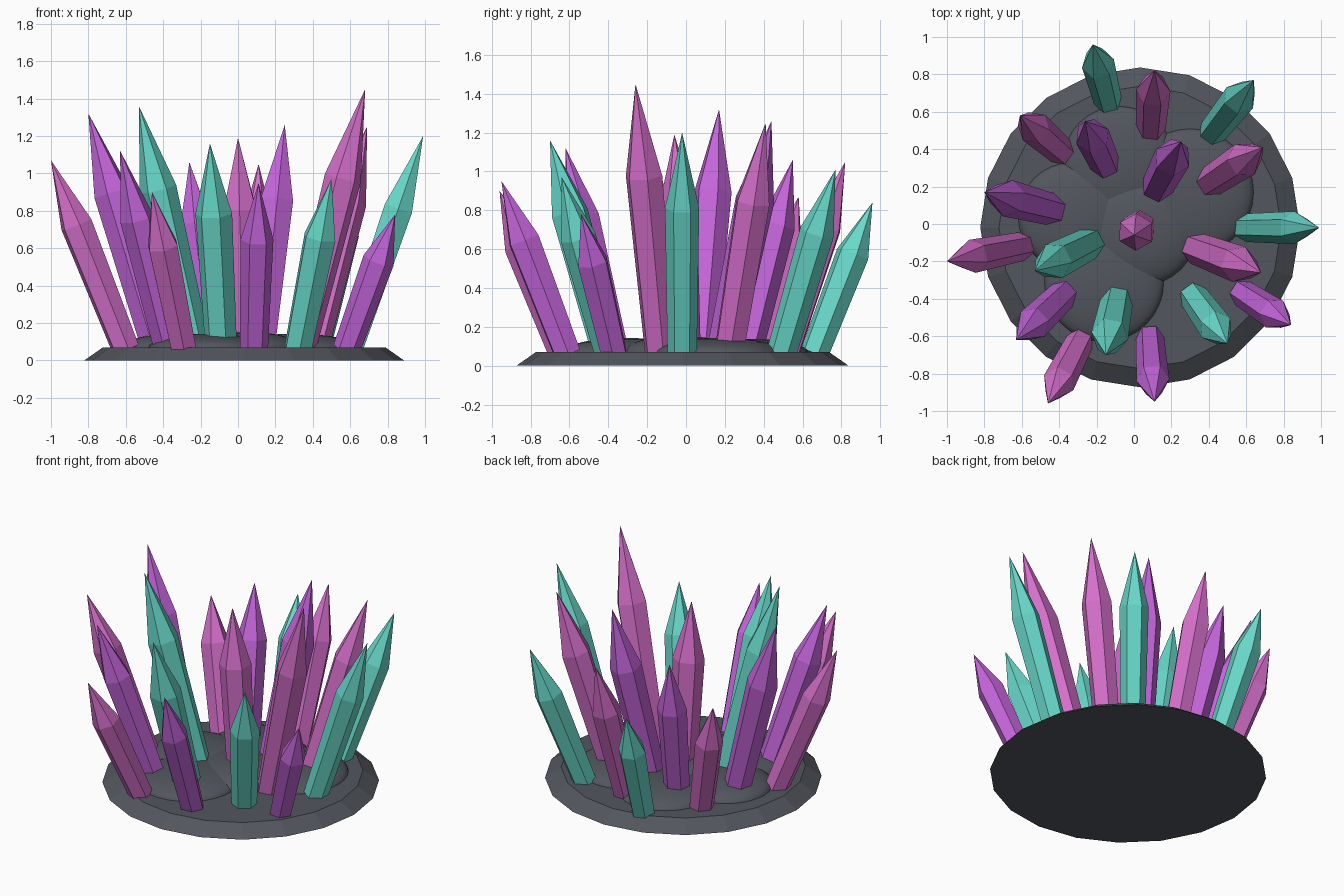
import bpy, bmesh, math
from mathutils import Vector, Matrix

if "Cube" in bpy.data.objects:
    bpy.data.objects.remove(bpy.data.objects["Cube"])


def material(name, rgb):
    m = bpy.data.materials.new(name)
    m.diffuse_color = (*rgb, 1)
    m.use_nodes = True
    m.node_tree.nodes["Principled BSDF"].inputs["Base Color"].default_value = m.diffuse_color
    return m


ROCK = material("dark rock", (0.085, 0.093, 0.11))
PINK = material("pink crystal", (0.67, 0.16, 0.60))
PURPLE = material("purple crystal", (0.55, 0.13, 0.70))
TEAL = material("teal crystal", (0.14, 0.69, 0.59))


def add(name, bm, mat):
    bmesh.ops.recalc_face_normals(bm, faces=bm.faces)
    me = bpy.data.meshes.new(name)
    bm.to_mesh(me)
    bm.free()
    me.materials.append(mat)
    ob = bpy.data.objects.new(name, me)
    bpy.context.collection.objects.link(ob)
    return ob


# base plate: bevelled 20-sided disc
bm = bmesh.new()
bmesh.ops.create_cone(bm, cap_ends=True, segments=20, radius1=0.855, radius2=0.755,
                      depth=0.07, matrix=Matrix.Translation((0.033, -0.018, 0.035)))
add("base_plate", bm, ROCK)

# low rounded rock mounds on the plate: x, y, radius, height
MOUNDS = [(-0.16, -0.31, 0.32, 0.075), (0.30, 0.17, 0.34, 0.075), (-0.08, 0.33, 0.30, 0.07),
          (-0.33, 0.04, 0.29, 0.075), (0.04, -0.03, 0.30, 0.085)]
for i, (x, y, r, h) in enumerate(MOUNDS):
    bm = bmesh.new()
    bmesh.ops.create_uvsphere(bm, u_segments=32, v_segments=16, radius=1)
    low = [v for v in bm.verts if v.co.z < -0.01]
    bmesh.ops.delete(bm, geom=low, context='VERTS')
    for v in bm.verts:
        v.co = Vector((x + v.co.x * r, y + v.co.y * r, 0.068 + v.co.z * h))
    for f in bm.faces:
        f.smooth = True
    add(f"rock_mound_{i + 1}", bm, ROCK)


# six-sided crystal: slightly flared shaft, then a long point
def crystal(name, foot, tip, radius, mat):
    foot, tip = Vector(foot), Vector(tip)
    axis = (tip - foot).normalized()
    out = Vector((tip.x - foot.x, tip.y - foot.y, 0)).normalized()
    side = axis.cross(out).normalized()
    front = side.cross(axis)
    bm = bmesh.new()
    rings = []
    for t, k in ((0, 0.86), (0.66, 1.0)):
        c = foot.lerp(tip, t)
        rings.append([bm.verts.new(c + radius * k * (side * math.cos(a) + front * math.sin(a)))
                      for a in (i * math.pi / 3 for i in range(6))])
    top = bm.verts.new(tip)
    bm.faces.new(rings[0])
    for i in range(6):
        j = (i + 1) % 6
        bm.faces.new((rings[0][i], rings[0][j], rings[1][j], rings[1][i]))
        bm.faces.new((rings[1][i], rings[1][j], top))
    add(name, bm, mat)


# foot x, y; tip x, y, z; radius; colour
CRYSTALS = [
    (-0.14, 0.66, -0.22, 0.96, 0.84, 0.088, TEAL),
    (0.09, 0.51, 0.11, 0.82, 1.05, 0.092, PINK),
    (0.42, 0.49, 0.64, 0.77, 1.01, 0.090, TEAL),
    (-0.39, 0.39, -0.61, 0.58, 0.87, 0.090, PINK),
    (-0.15, 0.31, -0.26, 0.55, 1.06, 0.094, PURPLE),
    (0.12, 0.19, 0.25, 0.44, 1.26, 0.100, PURPLE),
    (0.40, 0.22, 0.69, 0.41, 1.25, 0.096, PINK),
    (-0.43, 0.075, -0.80, 0.17, 1.32, 0.100, PURPLE),
    (-0.60, -0.12, -1.00, -0.20, 1.07, 0.090, PINK),
    (-0.23, -0.10, -0.53, -0.25, 1.36, 0.100, TEAL),
    (0.03, -0.01, 0.00, -0.06, 1.19, 0.100, PINK),
    (0.33, -0.13, 0.68, -0.26, 1.45, 0.100, PINK),
    (0.60, -0.02, 0.99, -0.02, 1.20, 0.088, TEAL),
    (-0.37, -0.37, -0.63, -0.62, 1.12, 0.092, PURPLE),
    (-0.09, -0.40, -0.15, -0.70, 1.16, 0.100, TEAL),
    (0.32, -0.39, 0.50, -0.64, 0.97, 0.092, TEAL),
    (0.58, -0.37, 0.84, -0.54, 0.78, 0.085, PURPLE),
    (-0.29, -0.63, -0.46, -0.96, 0.90, 0.088, PINK),
    (0.085, -0.61, 0.11, -0.95, 0.95, 0.088, PURPLE),
]
for i, (fx, fy, tx, ty, tz, r, mat) in enumerate(CRYSTALS):
    crystal(f"crystal_{i + 1}", (fx, fy, 0.06), (tx, ty, tz), r, mat)
